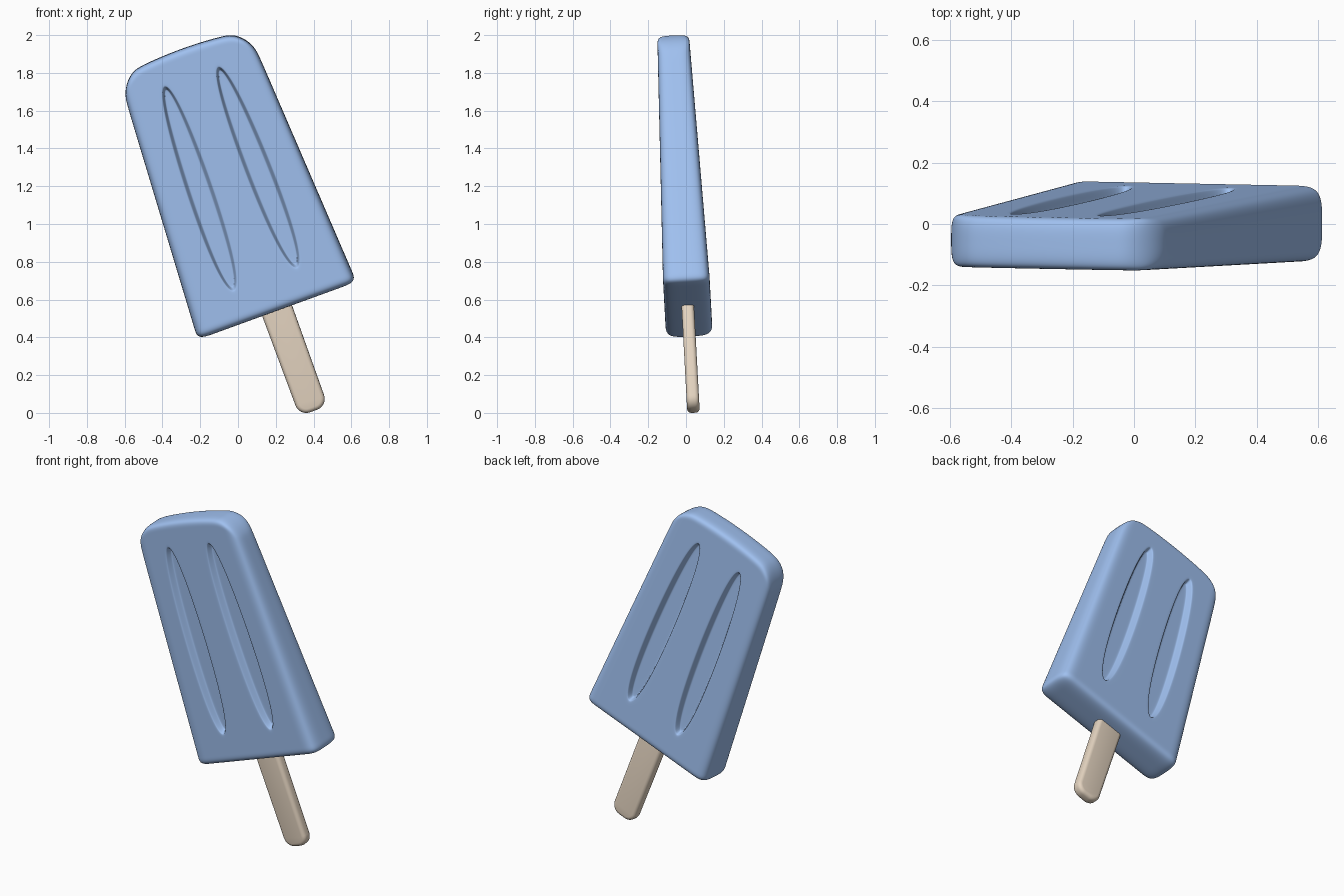
import bpy, bmesh, math
from mathutils import Matrix

if "Cube" in bpy.data.objects:
    bpy.data.objects.remove(bpy.data.objects["Cube"])

# Shared lean of the whole ice pop
LEAN = (Matrix.Translation((0.357, 0.033, 0.13))
        @ Matrix.Rotation(math.radians(3.1), 4, 'X')
        @ Matrix.Rotation(math.radians(-20), 4, 'Y'))


def finish(bm, name, color):
    bmesh.ops.recalc_face_normals(bm, faces=bm.faces)
    me = bpy.data.meshes.new(name)
    bm.to_mesh(me)
    bm.free()
    ob = bpy.data.objects.new(name, me)
    bpy.context.collection.objects.link(ob)
    mat = bpy.data.materials.new(name + "_color")
    mat.diffuse_color = color
    mat.use_nodes = True
    mat.node_tree.nodes["Principled BSDF"].inputs["Base Color"].default_value = mat.diffuse_color
    me.materials.append(mat)
    for p in me.polygons:
        p.use_smooth = True
    ob.matrix_world = LEAN
    return ob


# Ice body: tapered cage with rounded top shoulders
COLS = [-1, -0.78, -0.61, -0.205, 0.205, 0.61, 0.78, 1]
LOW = [0.44, 0.50, 0.565]
TOP = {1: [1.70, 1.78, 1.845], 0.78: [1.80, 1.845, 1.893],
       0.61: [1.82, 1.86, 1.905], 0.205: [1.82, 1.865, 1.915]}
NI, NJ = len(COLS), 6
bm = bmesh.new()
grid = {}
for i, c in enumerate(COLS):
    for j, v in enumerate(LOW + TOP[abs(c)]):
        w = 0.447 - 0.0573 * (v - 0.44)
        t = 0.125 - 0.0285 * (v - 0.44)
        if abs(c) == 1 and j == NJ - 1:
            w *= 0.92
        for k in range(3):
            if k != 1 or i in (0, NI - 1) or j in (0, NJ - 1):
                grid[i, j, k] = bm.verts.new((c * w, (k - 1) * t, v))


def quad(*keys):
    return bm.faces.new([grid[k] for k in keys])


grooves = []
for k in (0, 2):
    for i in range(NI - 1):
        for j in range(NJ - 1):
            f = quad((i, j, k), (i + 1, j, k), (i + 1, j + 1, k), (i, j + 1, k))
            if j == 2 and i in (2, 4):
                grooves.append(f)
for k in range(2):
    for i in range(NI - 1):
        for j in (0, NJ - 1):
            quad((i, j, k), (i + 1, j, k), (i + 1, j, k + 1), (i, j, k + 1))
    for j in range(NJ - 1):
        for i in (0, NI - 1):
            quad((i, j, k), (i, j + 1, k), (i, j + 1, k + 1), (i, j, k + 1))
bmesh.ops.recalc_face_normals(bm, faces=bm.faces)

# Two grooves on each face: lip, sloped wall, floor
for thick, depth in ((0.01, 0), (0.026, -0.037), (0.012, 0)):
    bmesh.ops.inset_individual(bm, faces=grooves, thickness=thick, depth=depth)
ice = finish(bm, "ice_body", (0.35, 0.53, 0.87, 1))
sub = ice.modifiers.new("smooth", 'SUBSURF')
sub.levels = sub.render_levels = 4

# Wooden stick with a rounded lower end
bm = bmesh.new()
bmesh.ops.create_cube(bm, size=1)
for v in bm.verts:
    low = v.co.z < 0
    v.co = (v.co.x * (0.16 if low else 0.172), v.co.y * 0.066, -0.127 if low else 0.75)
ends = [e for e in bm.edges
        if abs(e.verts[0].co.y - e.verts[1].co.y) > 0.01 and e.verts[0].co.z < 0]
bmesh.ops.bevel(bm, geom=ends, offset=0.06, segments=8, profile=0.5, affect='EDGES')
stick = finish(bm, "stick", (0.78, 0.66, 0.53, 1))
bev = stick.modifiers.new("soft_edges", 'BEVEL')
bev.width = 0.022
bev.segments = 4
bev.limit_method = 'ANGLE'
bev.angle_limit = math.radians(40)
